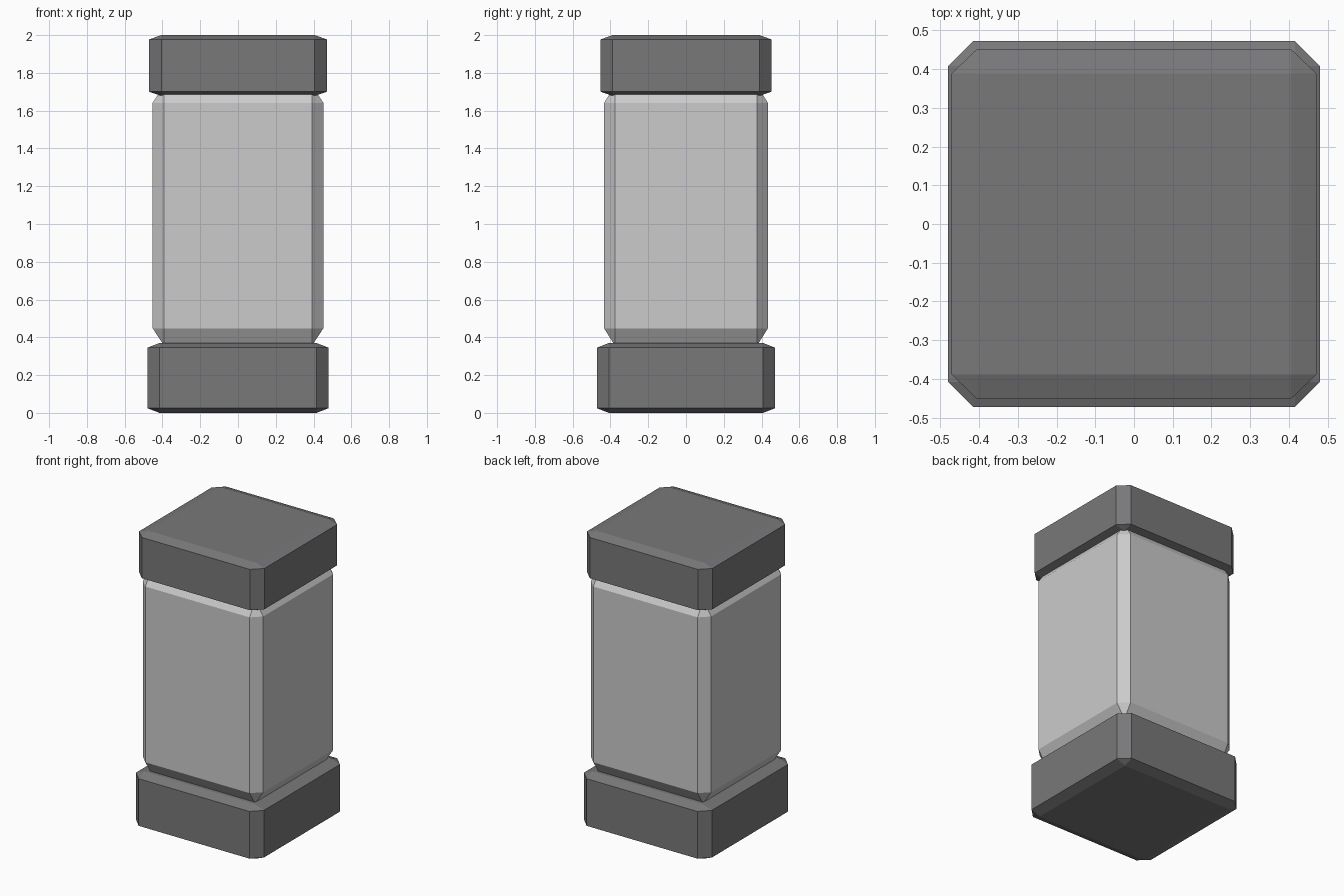
import bpy
import bmesh

if "Cube" in bpy.data.objects:
    bpy.data.objects.remove(bpy.data.objects["Cube"], do_unlink=True)


def material(name, colour):
    mat = bpy.data.materials.new(name)
    mat.use_nodes = True
    mat.diffuse_color = colour
    mat.node_tree.nodes["Principled BSDF"].inputs["Base Color"].default_value = colour
    return mat


def chamfered_block(name, half_x, half_y, bottom, top, chamfer, mat):
    """Bevel a cube first, then stretch it so the chamfer follows each axis."""
    bm = bmesh.new()
    bmesh.ops.create_cube(bm, size=2)
    bmesh.ops.bevel(bm, geom=bm.edges[:], offset=chamfer, offset_type='OFFSET',
                    segments=1, profile=0.5, affect='EDGES')
    bmesh.ops.scale(bm, vec=(half_x, half_y, (top - bottom) / 2), verts=bm.verts)
    bmesh.ops.translate(bm, vec=(0, 0, (top + bottom) / 2), verts=bm.verts)
    mesh = bpy.data.meshes.new(name)
    bm.to_mesh(mesh)
    bm.free()
    mesh.materials.append(mat)
    obj = bpy.data.objects.new(name, mesh)
    bpy.context.collection.objects.link(obj)
    return obj


dark_grey = material("dark grey", (0.19, 0.19, 0.195, 1))
light_grey = material("light grey", (0.6, 0.6, 0.6, 1))

# Foot block, tall shaft and top cap
chamfered_block("base", 0.48, 0.472, 0.0, 0.37, 0.135, dark_grey)
chamfered_block("shaft", 0.452, 0.434, 0.355, 1.734, 0.135, light_grey)
chamfered_block("cap", 0.471, 0.452, 1.678, 2.0, 0.14, dark_grey)
